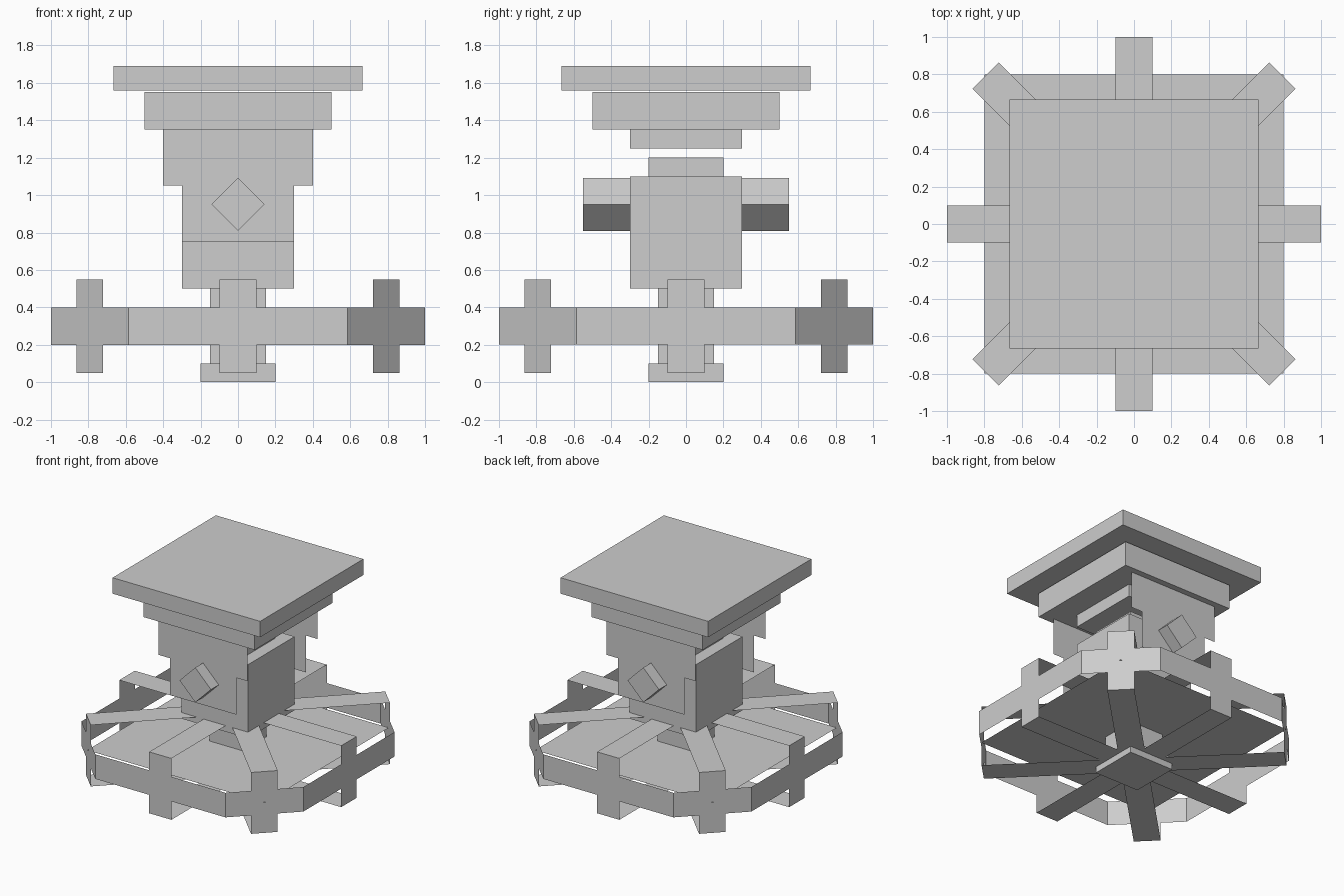
import bpy
import bmesh
from math import radians, sqrt
from mathutils import Matrix, Vector

if "Cube" in bpy.data.objects:
    bpy.data.objects.remove(bpy.data.objects["Cube"], do_unlink=True)

# Single light grey material
grey = bpy.data.materials.new("light_grey")
grey.use_nodes = True
colour = (0.61, 0.61, 0.61, 1.0)
grey.diffuse_color = colour
grey.node_tree.nodes["Principled BSDF"].inputs["Base Color"].default_value = colour


def finish(name, bm):
    mesh = bpy.data.meshes.new(name)
    bm.to_mesh(mesh)
    bm.free()
    mesh.materials.append(grey)
    obj = bpy.data.objects.new(name, mesh)
    bpy.context.collection.objects.link(obj)
    return obj


def block(name, half, bottom, top):
    """Square block centred on the z axis."""
    bm = bmesh.new()
    bmesh.ops.create_cube(bm, size=1)
    bmesh.ops.scale(bm, vec=(2 * half, 2 * half, top - bottom), verts=bm.verts)
    bmesh.ops.translate(bm, vec=(0, 0, (bottom + top) / 2), verts=bm.verts)
    return finish(name, bm)


def band(name, outline, offset, matrix=Matrix()):
    """Open sheet made by sweeping a closed outline along an offset."""
    bm = bmesh.new()
    shift = Vector(offset)
    near = [bm.verts.new(matrix @ Vector(p)) for p in outline]
    far = [bm.verts.new(matrix @ (Vector(p) + shift)) for p in outline]
    for i in range(len(near)):
        j = (i + 1) % len(near)
        bm.faces.new((near[i], near[j], far[j], far[i]))
    bmesh.ops.recalc_face_normals(bm, faces=bm.faces)
    return finish(name, bm)


def sheet(name, outline):
    bm = bmesh.new()
    bm.faces.new([bm.verts.new(p) for p in outline])
    return finish(name, bm)


# Stacked blocks: foot, column, body and stepped top
block("foot", 0.2, 0.0, 0.1)
block("column", 0.15, 0.1, 0.5)
block("body", 0.3, 0.5, 1.1)
block("body_cap", 0.2, 1.1, 1.2)
block("top_lower_step", 0.3, 1.25, 1.35)
block("top_upper_step", 0.5, 1.35, 1.55)
block("top_plate", 0.665, 1.56, 1.69)

# Thin square deck inside the wheel
deck = 0.8
sheet("deck", [(-deck, -deck, 0.3), (deck, -deck, 0.3), (deck, deck, 0.3), (-deck, deck, 0.3)])

# Eight-sided rim
cut = 0.586
rim = [(-cut, -1), (cut, -1), (1, -cut), (1, cut),
       (cut, 1), (-cut, 1), (-1, cut), (-1, -cut)]
band("rim", [(x, y, 0.2) for x, y in rim], (0, 0, 0.2))

# Flat strap loops forming eight spokes
for i in range(4):
    reach = (1 + cut) / sqrt(2) if i % 2 else 1.0
    loop = [(-reach, -0.1, 0.05), (reach, -0.1, 0.05),
            (reach, -0.1, 0.55), (-reach, -0.1, 0.55)]
    band(f"spoke_loop_{i + 1}", loop, (0, 0.2, 0), Matrix.Rotation(radians(45 * i), 4, "Z"))

# Thin T-shaped panels hanging from the top, front and back
half_panel = [(0.3, 0.75), (0.3, 1.05), (0.4, 1.05), (0.4, 1.35)]
panel = half_panel + [(-x, z) for x, z in reversed(half_panel)]
sheet("front_panel", [(x, -0.45, z) for x, z in panel])
sheet("back_panel", [(-x, 0.45, z) for x, z in panel])

# Diamond bar running front to back
bm = bmesh.new()
bmesh.ops.create_cube(bm, size=1)
bmesh.ops.scale(bm, vec=(0.2, 1.1, 0.2), verts=bm.verts)
bmesh.ops.rotate(bm, cent=(0, 0, 0), matrix=Matrix.Rotation(radians(45), 3, "Y"), verts=bm.verts)
bmesh.ops.translate(bm, vec=(0, 0, 0.95), verts=bm.verts)
finish("diamond_bar", bm)
